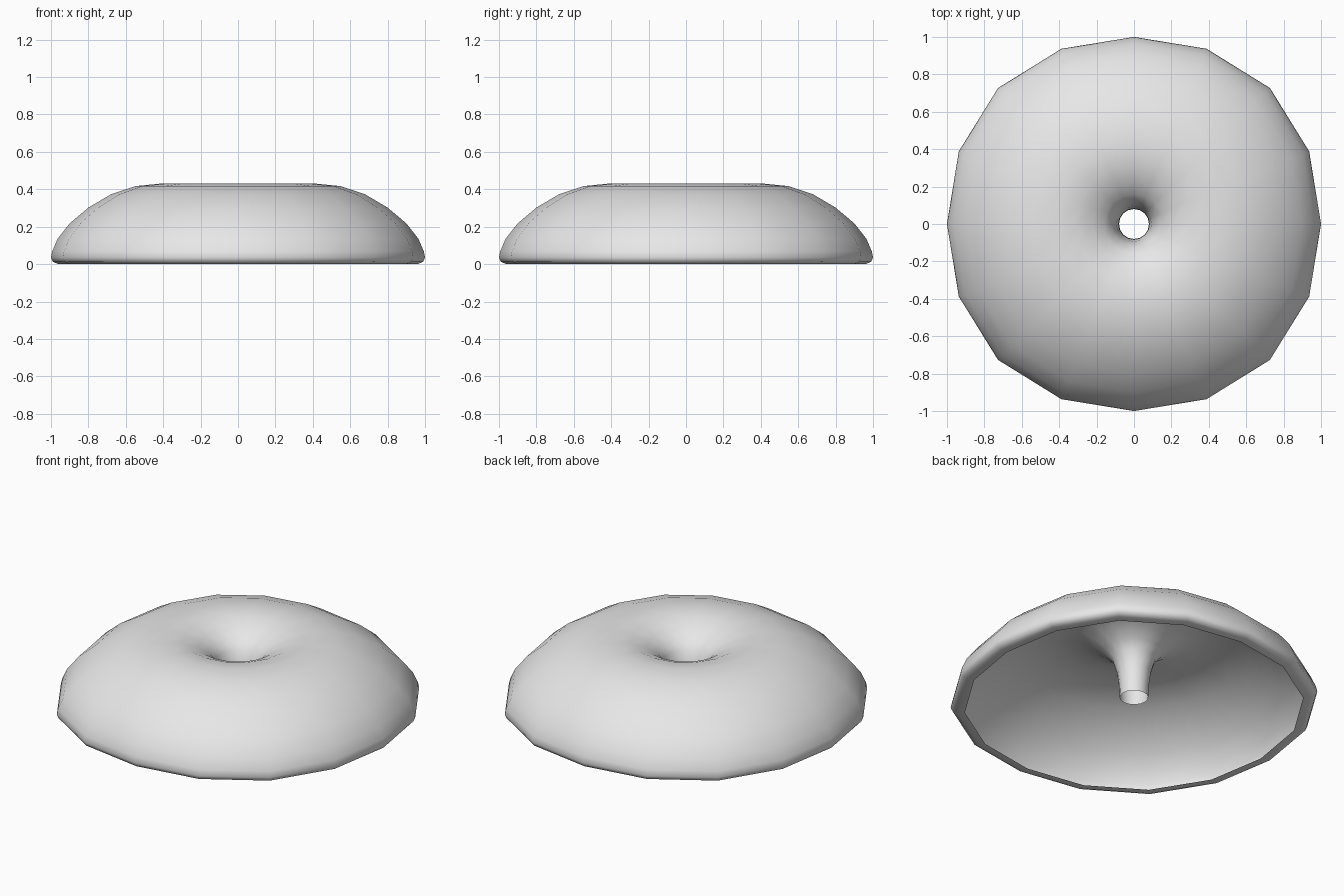
import bpy
import bmesh
import math

if "Cube" in bpy.data.objects:
    bpy.data.objects.remove(bpy.data.objects["Cube"])

SIDES = 16

# Half section of the thin shell: lower end of the stem, funnel, crown, dome, rolled lip
PROFILE = [
    (0.08, 0.05), (0.083, 0.12), (0.094, 0.21), (0.12, 0.295), (0.16, 0.34),
    (0.22, 0.38), (0.31, 0.418), (0.42, 0.43), (0.55, 0.417), (0.68, 0.373),
    (0.80, 0.302), (0.90, 0.218), (0.965, 0.135), (0.993, 0.07), (1.0, 0.035),
    (0.99, 0.012), (0.965, 0.002), (0.925, 0.0),
]


def ring(bm, radius, z):
    """One ring of the shell, slightly fuller on the diagonals."""
    verts = []
    for i in range(SIDES):
        a = 2 * math.pi * i / SIDES
        r = radius * (1 + 0.014 * (1 - math.cos(4 * a)) * min(1, radius))
        verts.append(bm.verts.new((r * math.cos(a), r * math.sin(a), z)))
    return verts


# Open shell made by bridging the rings
bm = bmesh.new()
rings = [ring(bm, r, z) for r, z in PROFILE]
for inner, outer in zip(rings, rings[1:]):
    for i in range(SIDES):
        j = (i + 1) % SIDES
        bm.faces.new((inner[i], outer[i], outer[j], inner[j])).smooth = True

mesh = bpy.data.meshes.new("funnel_dome")
bm.to_mesh(mesh)
bm.free()

grey = bpy.data.materials.new("light_grey")
grey.diffuse_color = (0.8, 0.8, 0.8, 1)
grey.use_nodes = True
grey.node_tree.nodes["Principled BSDF"].inputs["Base Color"].default_value = grey.diffuse_color
mesh.materials.append(grey)

dome = bpy.data.objects.new("funnel_dome", mesh)
bpy.context.collection.objects.link(dome)
